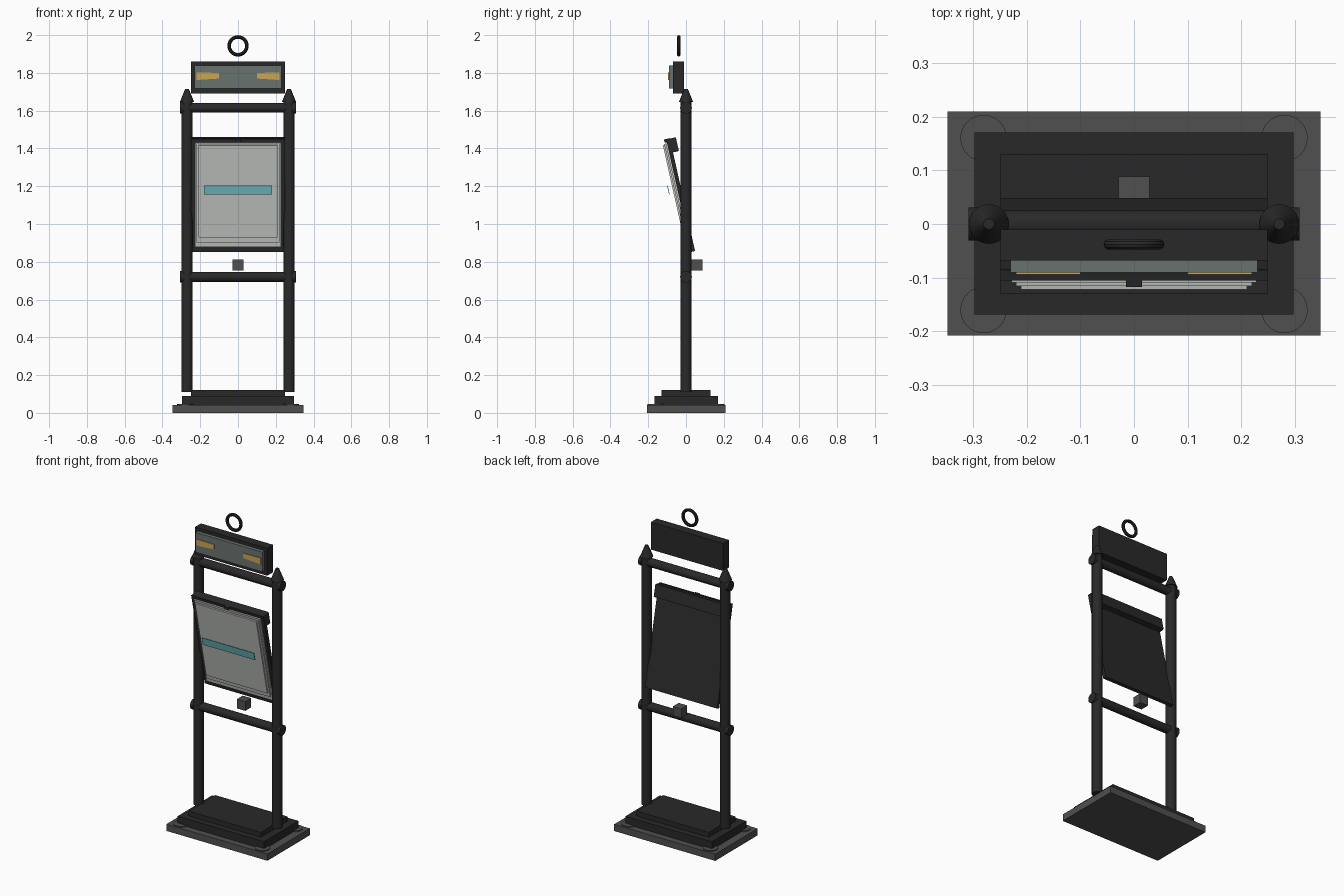
import bpy, bmesh, math
from mathutils import Matrix, Vector

cube = bpy.data.objects.get("Cube")
if cube:
    bpy.data.objects.remove(cube, do_unlink=True)


def material(name, r, g, b):
    m = bpy.data.materials.new(name)
    m.use_nodes = True
    m.diffuse_color = (r, g, b, 1)
    bsdf = next(n for n in m.node_tree.nodes if n.type == "BSDF_PRINCIPLED")
    bsdf.inputs["Base Color"].default_value = (r, g, b, 1)
    return m


black = material("black metal", .022, .022, .022)
grey = material("grey stone", .08, .08, .08)
slate = material("slate panel", .14, .17, .16)
paper = material("off white", .58, .6, .57)
teal = material("teal", .17, .52, .53)
gold = material("gold", .6, .38, .09)


def add_object(name, bm, mat, matrix=Matrix(), smooth=False):
    bmesh.ops.recalc_face_normals(bm, faces=bm.faces)
    mesh = bpy.data.meshes.new(name)
    bm.to_mesh(mesh)
    bm.free()
    mesh.materials.append(mat)
    ob = bpy.data.objects.new(name, mesh)
    bpy.context.collection.objects.link(ob)
    ob.matrix_world = matrix
    if smooth:
        bpy.ops.object.select_all(action="DESELECT")
        ob.select_set(True)
        bpy.context.view_layer.objects.active = ob
        bpy.ops.object.shade_smooth_by_angle()
    return ob


def box(name, x, y, z, mat, matrix=Matrix()):
    """Box from (low, high) ranges on each axis."""
    bm = bmesh.new()
    bmesh.ops.create_cube(bm, size=1)
    for v in bm.verts:
        v.co = [(r[0] + r[1]) / 2 + c * (r[1] - r[0]) for r, c in zip((x, y, z), v.co)]
    return add_object(name, bm, mat, matrix)


def rod(name, a, b, r1, r2, mat, sides=24):
    """Round rod or cone from point a to point b."""
    a, b = Vector(a), Vector(b)
    bm = bmesh.new()
    bmesh.ops.create_cone(bm, cap_ends=True, segments=sides, radius1=r1, radius2=r2,
                          depth=(b - a).length)
    turn = (b - a).to_track_quat("Z", "Y").to_matrix().to_4x4()
    return add_object(name, bm, mat, Matrix.Translation((a + b) / 2) @ turn, True)


# Stepped base with corner discs
box("base_slab", (-.347, .347), (-.207, .209), (0, .042), grey)
box("base_step", (-.297, .297), (-.168, .17), (.042, .09), black)
box("base_top", (-.248, .248), (-.13, .13), (.09, .12), black)
for sx in (-1, 1):
    for sy in (-1, 1):
        rod("corner_disc", (.28 * sx, .16 * sy, .03), (.28 * sx, .16 * sy, .048),
            .043, .043, grey, 32)

# Posts, caps and crossbars
for side, s in (("right", -1), ("left", 1)):
    rod(side + "_post", (.27 * s, 0, .11), (.27 * s, 0, 1.65), .03, .03, black)
    rod(side + "_post_cap", (.27 * s, 0, 1.647), (.27 * s, 0, 1.715), .037, .01, black)
for level, z in (("lower", .72), ("upper", 1.615)):
    rod(level + "_crossbar", (-.3, 0, z), (.3, 0, z), .026, .026, black)
    for s in (-1, 1):
        rod(level + "_bar_end", (.287 * s, 0, z), (.308 * s, 0, z), .031, .031, black)

# Header sign with slate face and tapered gold plates
box("header_box", (-.248, .248), (-.068, -.01), (1.69, 1.86), black)
box("header_face", (-.23, .23), (-.09, -.066), (1.717, 1.84), slate)
for s in (-1, 1):
    plate = box("gold_plate", (-.06, .06), (-.094, -.087), (-.02, .02), gold)
    plate.location = (.16 * s, 0, 1.782)
    for v in plate.data.vertices:
        if v.co.x * s < 0:
            v.co.z = v.co.z * .75 + .003

# Hanging ring
bm = bmesh.new()
major, minor, n, k = .047, .0095, 32, 10
rings = []
for i in range(n):
    t = math.tau * i / n
    ring = []
    for j in range(k):
        p = math.tau * j / k
        d = major + minor * math.cos(p)
        ring.append(bm.verts.new((d * math.cos(t), minor * math.sin(p), d * math.sin(t))))
    rings.append(ring)
for i in range(n):
    for j in range(k):
        a, b = rings[i], rings[(i + 1) % n]
        bm.faces.new((a[j], b[j], b[(j + 1) % k], a[(j + 1) % k]))
add_object("hanging_ring", bm, black, Matrix.Translation((0, -.038, 1.943)), True)

# Tilted display board with stacked sheets
tilt = Matrix.Translation((0, .048, .857)) @ Matrix.Rotation(.22, 4, "X")
box("board", (-.248, .248), (-.02, 0), (0, .612), black, tilt)
box("board_top_bar", (-.248, .248), (-.018, .032), (.535, .61), black, tilt)
box("sheet_back", (-.228, .228), (-.028, -.019), (.028, .593), paper, tilt)
box("sheet_middle", (-.22, .22), (-.036, -.028), (.055, .588), paper, tilt)
box("sheet_front", (-.21, .21), (-.044, -.036), (.083, .583), paper, tilt)
box("teal_strip", (-.18, .18), (-.069, -.066), (.322, .37), teal, tilt)
box("board_clip", (-.015, .015), (-.032, -.018), (.595, .612), black, tilt)

# Small block behind the lower bar
box("rear_block", (-.029, .029), (.03, .088), (.755, .812), grey)
